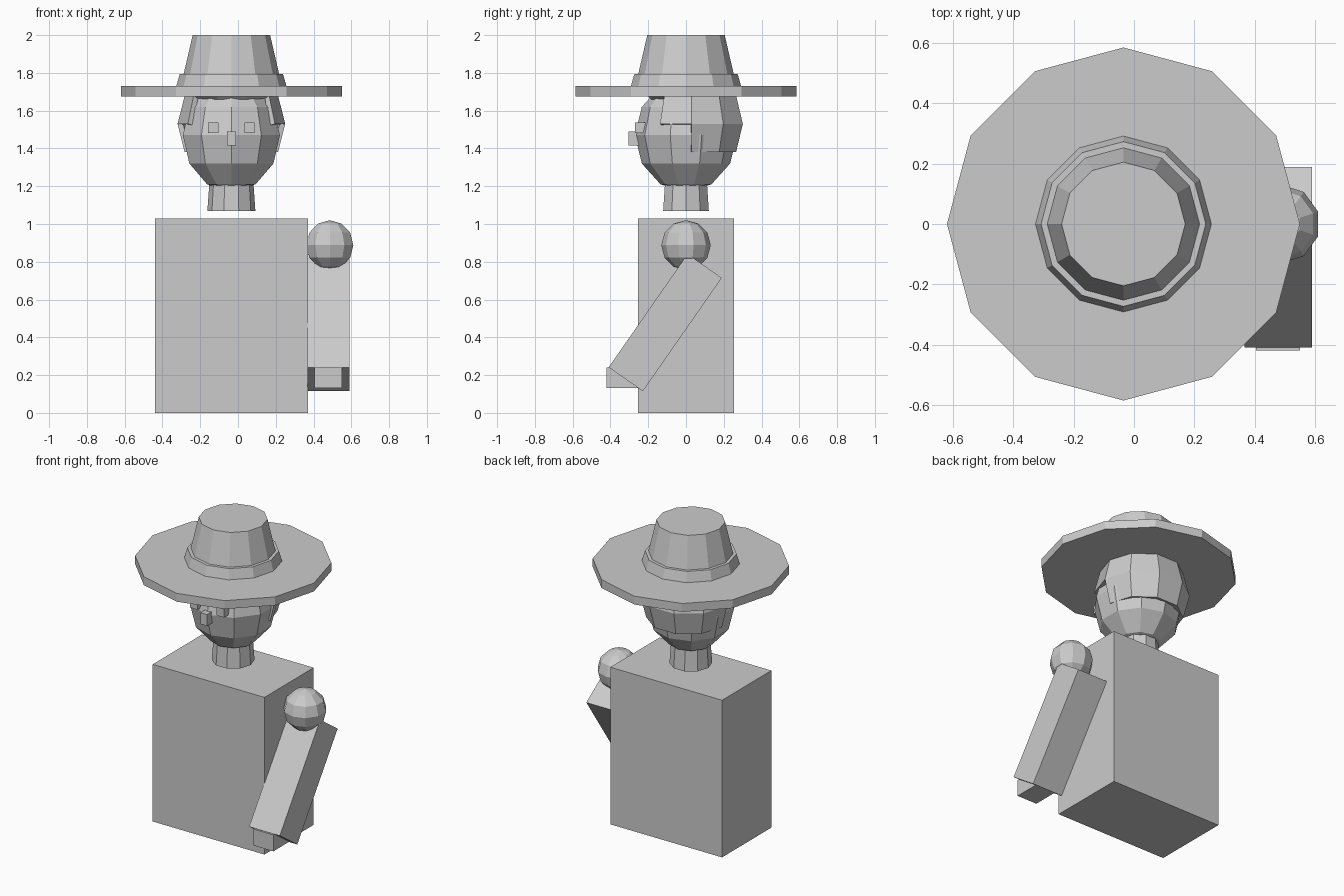
import bpy, bmesh, math
from mathutils import Matrix, Vector

if "Cube" in bpy.data.objects:
    bpy.data.objects.remove(bpy.data.objects["Cube"])

grey = bpy.data.materials.new("plain_grey")
grey.diffuse_color = (0.6, 0.6, 0.6, 1)
grey.use_nodes = True
grey.node_tree.nodes["Principled BSDF"].inputs["Base Color"].default_value = grey.diffuse_color
CX = -0.035  # centre line of the torso, head and hat


def finish(name, bm):
    bmesh.ops.recalc_face_normals(bm, faces=bm.faces)
    mesh = bpy.data.meshes.new(name)
    bm.to_mesh(mesh)
    bm.free()
    mesh.materials.append(grey)
    ob = bpy.data.objects.new(name, mesh)
    bpy.context.collection.objects.link(ob)
    return ob


def box(name, lo, hi, tilt=0.0):
    lo, hi = Vector(lo), Vector(hi)
    bm = bmesh.new()
    bmesh.ops.create_cube(bm, size=1)
    size = hi - lo
    bm.transform(Matrix.Translation((lo + hi) / 2) @ Matrix.Rotation(tilt, 4, 'X')
                 @ Matrix.Diagonal((size.x, size.y, size.z, 1)))
    return finish(name, bm)


def lathe(profile, sides, x, y=0.0, cap_bottom=True, cap_top=True):
    """Rings of (radius, z) from bottom to top, skinned with quads."""
    bm = bmesh.new()
    rings = []
    for r, z in profile:
        rings.append([bm.verts.new((x + r * math.cos(math.tau * i / sides),
                                    y + r * math.sin(math.tau * i / sides), z))
                      for i in range(sides)])
    for a, b in zip(rings, rings[1:]):
        for i in range(sides):
            j = (i + 1) % sides
            bm.faces.new((a[i], a[j], b[j], b[i]))
    if cap_bottom:
        bm.faces.new(rings[0][::-1])
    if cap_top:
        bm.faces.new(rings[-1])
    return bm


def ball(name, r, rz, centre):
    bm = bmesh.new()
    bmesh.ops.create_uvsphere(bm, u_segments=10, v_segments=6, radius=1)
    bm.transform(Matrix.Translation(centre) @ Matrix.Diagonal((r, r, rz, 1)))
    return finish(name, bm)


# torso and neck
box("torso", (-0.44, -0.255, 0), (0.37, 0.255, 1.03))
finish("neck", lathe([(0.127, 1.07), (0.111, 1.30)], 10, CX))

# head with eyes and nose
ball("head", 0.27, 0.30, (CX, 0, 1.47))
for side, sx in (("right", -1), ("left", 1)):
    ex = CX + sx * 0.096
    box(side + "_eye", (ex - 0.027, -0.27, 1.483), (ex + 0.027, -0.21, 1.537))
box("nose", (CX - 0.024, -0.305, 1.415), (CX + 0.024, -0.22, 1.49))

# hair: shell with the face opening and the lower front sides removed
bm = lathe([(0.247, 1.38), (0.285, 1.53), (0.247, 1.68), (0.143, 1.79)],
           10, CX, 0.03, cap_bottom=False)
gone = []
for f in bm.faces:
    c = f.calc_center_median()
    if (c.z < 1.68 and c.y < -0.1) or (c.z < 1.53 and c.y < 0):
        gone.append(f)
bmesh.ops.delete(bm, geom=gone, context='FACES')
hair = finish("hair", bm)
shell = hair.modifiers.new("thickness", 'SOLIDIFY')
shell.thickness = 0.03
shell.offset = -1

# hat
finish("hat_brim", lathe([(0.585, 1.675), (0.585, 1.73)], 12, CX))
finish("hat_crown", lathe([(0.27, 1.72), (0.205, 2.0)], 12, CX))
finish("hat_band", lathe([(0.293, 1.725), (0.273, 1.795)], 12, CX))

# single arm, swung forward
ball("shoulder", 0.131, 0.132, (0.486, 0, 0.888))
tilt = -math.atan2(0.418, 0.60)
box("arm", (0.367, -0.11 - 0.1105, 0.478 - 0.3655),
    (0.59, -0.11 + 0.1105, 0.478 + 0.3655), tilt)
box("hand", (0.405, -0.42, 0.132), (0.55, -0.24, 0.24))
